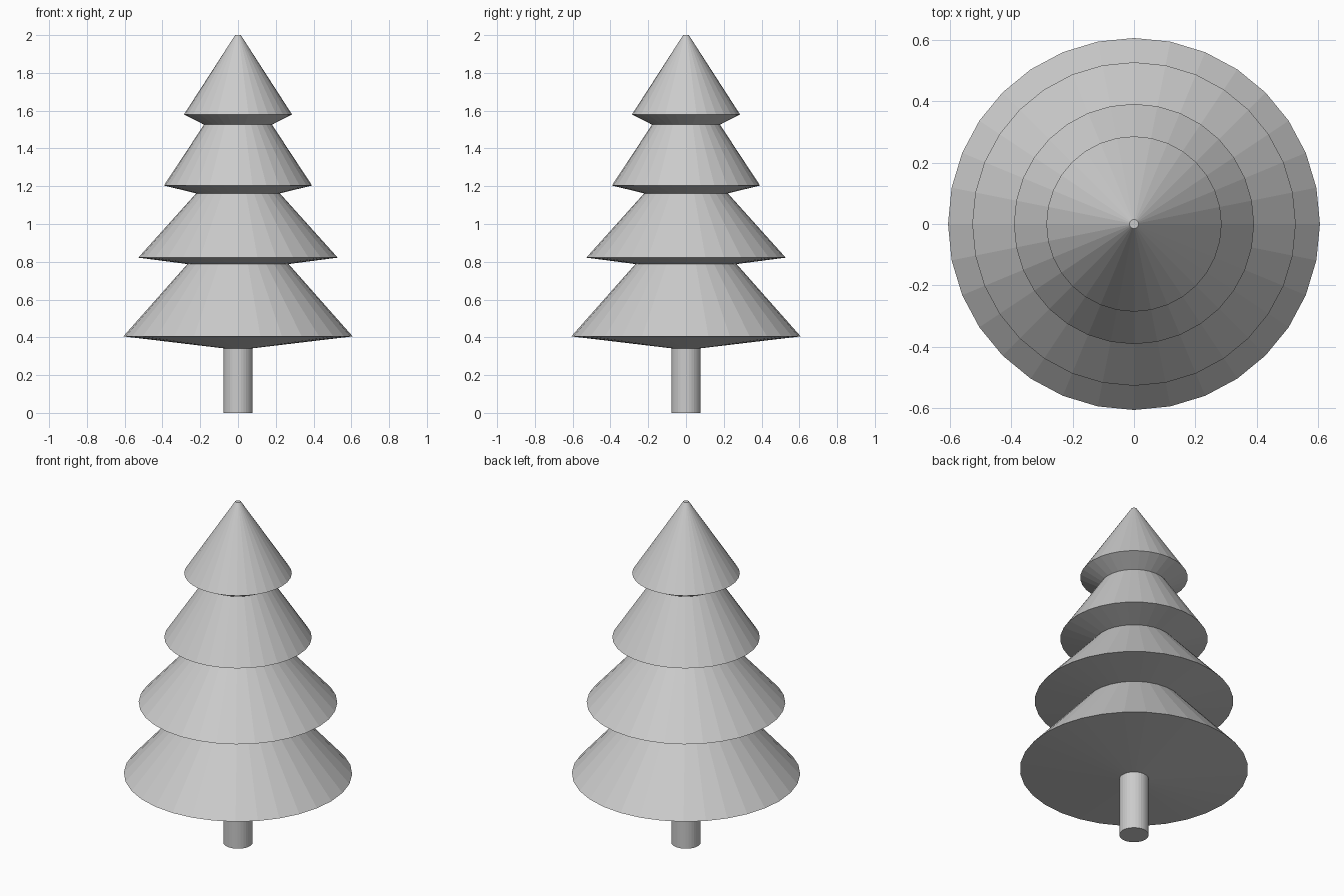
import bpy, bmesh
from math import cos, sin, tau

if "Cube" in bpy.data.objects:
    bpy.data.objects.remove(bpy.data.objects["Cube"])

SIDES = 32


def lathe(name, profile, cap_bottom=False, cap_top=False):
    """Revolve (radius, height) points around z, bottom to top."""
    bm = bmesh.new()
    rings = [[bm.verts.new((r * cos(tau * i / SIDES), r * sin(tau * i / SIDES), z))
              for i in range(SIDES)] for r, z in profile]
    for lo, hi in zip(rings, rings[1:]):
        for i in range(SIDES):
            j = (i + 1) % SIDES
            bm.faces.new((lo[i], lo[j], hi[j], hi[i]))
    if cap_bottom:
        bm.faces.new(rings[0][::-1])
    if cap_top:
        bm.faces.new(rings[-1])
    mesh = bpy.data.meshes.new(name)
    bm.to_mesh(mesh)
    bm.free()
    obj = bpy.data.objects.new(name, mesh)
    bpy.context.collection.objects.link(obj)
    return obj


# Trunk
TRUNK_R, TRUNK_TOP = 0.078, 0.342
lathe("trunk", [(TRUNK_R, 0), (TRUNK_R, TRUNK_TOP)], cap_bottom=True)

# Foliage: each tier is rim radius, rim height, top radius, top height
tiers = [
    (0.607, 0.405, 0.268, 0.788),
    (0.528, 0.822, 0.222, 1.162),
    (0.392, 1.204, 0.180, 1.526),
    (0.286, 1.580, 0.015, 2.0),
]
profile = [(TRUNK_R, TRUNK_TOP)]
for rim_r, rim_z, top_r, top_z in tiers:
    profile += [(rim_r, rim_z), (top_r, top_z)]
lathe("foliage", profile, cap_top=True)
